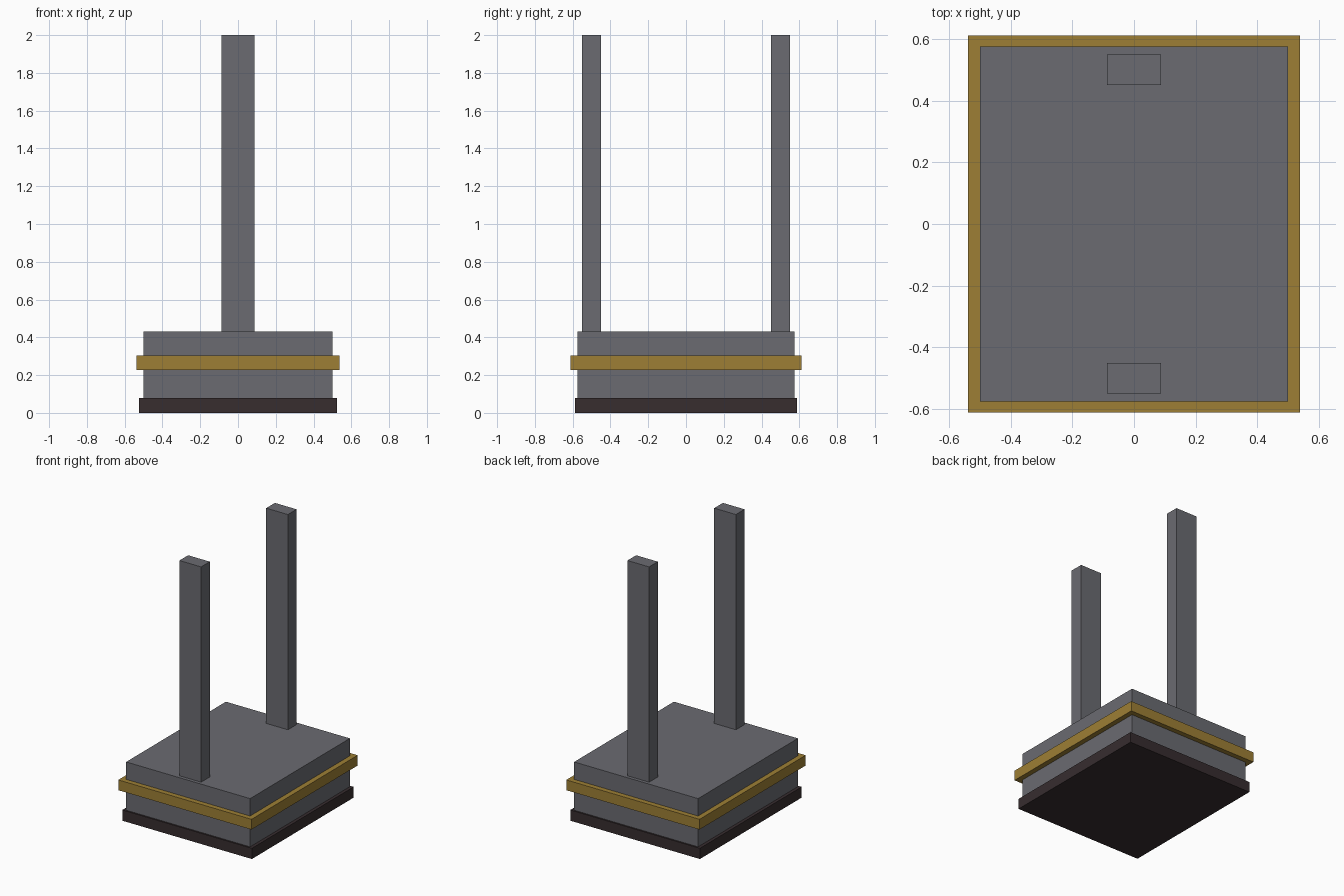
import bpy
import bmesh
from mathutils import Matrix, Vector

if "Cube" in bpy.data.objects:
    bpy.data.objects.remove(bpy.data.objects["Cube"])


def material(name, rgb):
    m = bpy.data.materials.new(name)
    m.diffuse_color = (*rgb, 1.0)
    m.use_nodes = True
    m.node_tree.nodes["Principled BSDF"].inputs["Base Color"].default_value = m.diffuse_color
    return m


steel = material("steel grey", (0.145, 0.147, 0.165))
gold = material("dull gold", (0.34, 0.212, 0.035))
dark = material("dark brown", (0.038, 0.026, 0.028))


def box(name, half_x, half_y, z0, z1, mat, y=0.0):
    """Closed box given by half widths and bottom/top heights."""
    bm = bmesh.new()
    size = Vector((2 * half_x, 2 * half_y, z1 - z0))
    place = Matrix.Translation((0, y, (z0 + z1) / 2)) @ Matrix.Diagonal((*size, 1))
    bmesh.ops.create_cube(bm, size=1, matrix=place)
    mesh = bpy.data.meshes.new(name)
    bm.to_mesh(mesh)
    bm.free()
    mesh.materials.append(mat)
    obj = bpy.data.objects.new(name, mesh)
    bpy.context.collection.objects.link(obj)
    return obj


# Stacked base: foot plate, body and surrounding band
box("foot_plate", 0.523, 0.587, 0.0, 0.078, dark)
box("body_block", 0.5, 0.575, 0.078, 0.43, steel)
box("trim_band", 0.5375, 0.612, 0.228, 0.303, gold)

# Two upright posts, front and back
for label, side in (("front", -1), ("back", 1)):
    box(label + "_post", 0.0875, 0.05, 0.43, 2.0, steel, y=side * 0.5)
